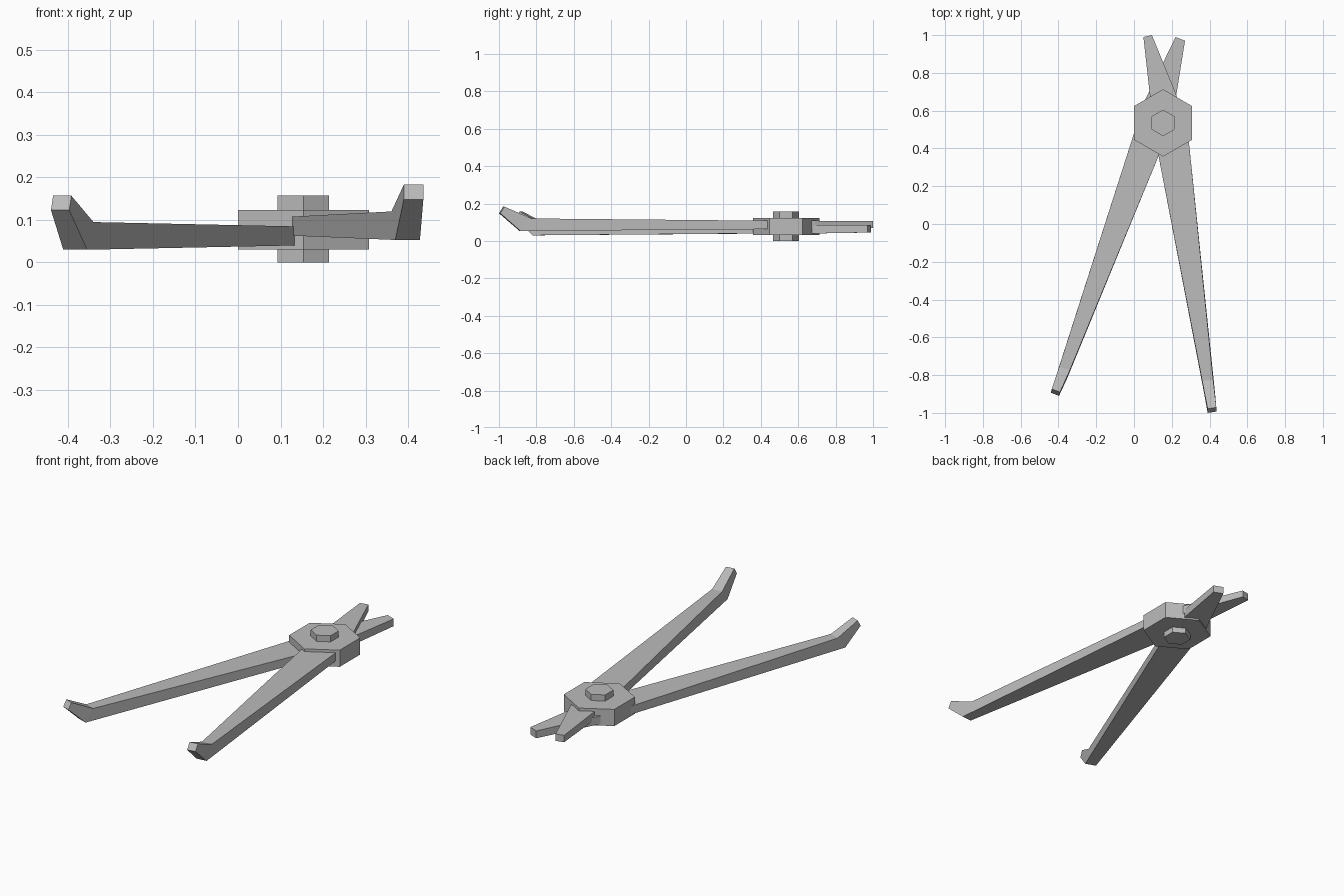
import bpy, bmesh, math

cube = bpy.data.objects.get("Cube")
if cube:
    bpy.data.objects.remove(cube, do_unlink=True)

# Single steel grey used on every part
steel = bpy.data.materials.new("steel_grey")
steel.use_nodes = True
GREY = (0.5, 0.5, 0.5, 1)
steel.diffuse_color = GREY
steel.node_tree.nodes["Principled BSDF"].inputs["Base Color"].default_value = GREY


def finish(name, bm):
    bmesh.ops.recalc_face_normals(bm, faces=bm.faces)
    mesh = bpy.data.meshes.new(name)
    bm.to_mesh(mesh)
    bm.free()
    mesh.materials.append(steel)
    obj = bpy.data.objects.new(name, mesh)
    bpy.context.collection.objects.link(obj)


def hex_prism(name, radius, z0, z1):
    """Hexagon around the pivot with corners towards front and back."""
    bm = bmesh.new()
    ring = [bm.verts.new((0.154 + radius * math.sin(k * math.pi / 3),
                          0.535 + radius * math.cos(k * math.pi / 3), z0)) for k in range(6)]
    base = bm.faces.new(ring)
    top = bmesh.ops.extrude_face_region(bm, geom=[base])["geom"]
    verts = [v for v in top if isinstance(v, bmesh.types.BMVert)]
    bmesh.ops.translate(bm, vec=(0, 0, z1 - z0), verts=verts)
    if not any(f == base for f in bm.faces):
        bm.faces.new(ring)
    finish(name, bm)


def arm(name, sections):
    """Skin four-cornered sections: left xy, right xy, z range, top edge offset."""
    bm = bmesh.new()
    rings = []
    for (lx, ly), (rx, ry), (z0, z1), (dx, dy) in sections:
        corners = [(lx, ly, z0), (rx, ry, z0), (rx + dx, ry + dy, z1), (lx + dx, ly + dy, z1)]
        rings.append([bm.verts.new(c) for c in corners])
    for a, b in zip(rings, rings[1:]):
        for i in range(4):
            j = (i + 1) % 4
            bm.faces.new((a[i], a[j], b[j], b[i]))
    bm.faces.new(rings[0])
    bm.faces.new(rings[-1])
    finish(name, bm)


# Pivot block and the bolt through it
hex_prism("pivot_block", 0.178, 0.031, 0.123)
hex_prism("pivot_bolt", 0.07, 0.0, 0.157)

# Lower arm: jaw, pivot, handle, upturned end
FLAT = (0, 0)
arm("lower_arm", [
    ((0.22, 0.99), (0.27, 0.97), (0.045, 0.085), FLAT),
    ((0.06, 0.66), (0.225, 0.69), (0.04, 0.085), FLAT),
    ((0.0, 0.48), (0.13, 0.36), (0.04, 0.085), FLAT),
    ((-0.411, -0.80), (-0.355, -0.82), (0.03, 0.095), (0.015, 0.045)),
    ((-0.44, -0.893), (-0.397, -0.91), (0.123, 0.157), (0.005, 0.02)),
])

# Upper arm: jaw, pivot, handle, upturned end
arm("upper_arm", [
    ((0.05, 0.99), (0.095, 1.0), (0.068, 0.106), FLAT),
    ((0.083, 0.69), (0.222, 0.69), (0.063, 0.108), FLAT),
    ((0.13, 0.36), (0.29, 0.44), (0.063, 0.108), FLAT),
    ((0.37, -0.89), (0.428, -0.885), (0.053, 0.12), (-0.009, 0.06)),
    ((0.39, -1.0), (0.436, -0.993), (0.148, 0.183), (0, 0.022)),
])
